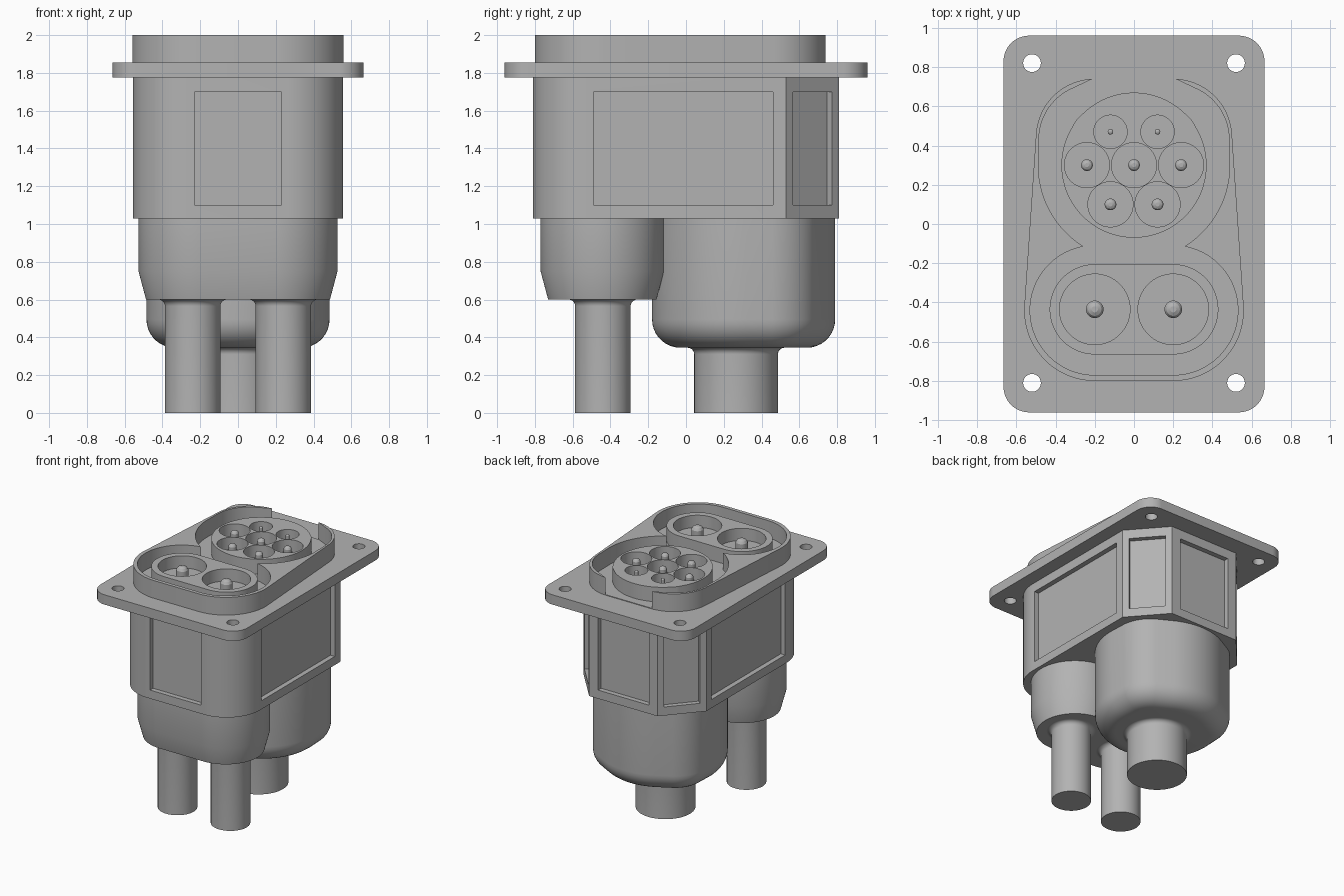
import bpy, bmesh, math
from mathutils import Matrix, Vector

cube = bpy.data.objects.get("Cube")
if cube:
    bpy.data.objects.remove(cube, do_unlink=True)

grey = bpy.data.materials.new("plain_grey")
grey.use_nodes = True
grey.diffuse_color = (0.45, 0.45, 0.45, 1)
grey.node_tree.nodes["Principled BSDF"].inputs["Base Color"].default_value = (0.45, 0.45, 0.45, 1)


def pair(x, y, r):
    """Two mirrored corner circles."""
    return [(x, y, r), (-x, y, r)]


def outline(circles, grow=0.0, steps=96):
    """Rounded outline wrapped tightly around a set of circles."""
    pts = []
    for i in range(steps):
        a = 2 * math.pi * (i + 0.5) / steps
        n = Vector((math.cos(a), math.sin(a)))
        x, y, r = max(circles, key=lambda c: c[0] * n.x + c[1] * n.y + c[2])
        pts.append(Vector((x, y)) + n * (r + grow))
    return pts


def add_loft(bm, circles, levels, steps=96):
    """Closed solid through (height, outline offset) levels."""
    rings = []
    for z, grow in levels:
        rings.append([bm.verts.new((p.x, p.y, z)) for p in outline(circles, grow, steps)])
    for low, high in zip(rings, rings[1:]):
        for i in range(steps):
            j = (i + 1) % steps
            bm.faces.new((low[i], low[j], high[j], high[i]))
    bm.faces.new(rings[0][::-1])
    bm.faces.new(rings[-1])


def make(name, bm):
    bmesh.ops.remove_doubles(bm, verts=bm.verts, dist=1e-5)
    bmesh.ops.recalc_face_normals(bm, faces=bm.faces)
    mesh = bpy.data.meshes.new(name)
    bm.to_mesh(mesh)
    bm.free()
    mesh.materials.append(grey)
    ob = bpy.data.objects.new(name, mesh)
    bpy.context.collection.objects.link(ob)
    return ob


def solid(name, circles, levels, steps=96):
    bm = bmesh.new()
    add_loft(bm, circles, levels, steps)
    return make(name, bm)


def cylinders(name, circles, low, high):
    bm = bmesh.new()
    for c in circles:
        add_loft(bm, [c], [(low, 0), (high, 0)], 48)
    return make(name, bm)


def activate(ob):
    bpy.ops.object.select_all(action='DESELECT')
    ob.select_set(True)
    bpy.context.view_layer.objects.active = ob


def cut(ob, cutter):
    cutter.hide_render = True
    mod = ob.modifiers.new("cut", 'BOOLEAN')
    mod.operation = 'DIFFERENCE'
    mod.solver = 'EXACT'
    mod.object = cutter
    activate(ob)
    bpy.ops.object.modifier_apply(modifier=mod.name)
    bpy.data.objects.remove(cutter, do_unlink=True)


parts = []

# Mounting flange with four screw holes
flange = solid("mounting_flange", pair(0.535, 0.83, 0.13) + pair(0.535, -0.83, 0.13),
               [(1.775, 0), (1.855, 0)])
cut(flange, cylinders("screw_holes", pair(0.52, 0.82, 0.045) + pair(0.52, -0.81, 0.045), 1.7, 1.9))
parts.append(flange)

# Raised collar with a two-lobed pocket
POCKET_FLOOR = 1.86
collar = solid("collar", pair(0.2, -0.44, 0.36) + pair(0.2, 0.44, 0.30), [(1.79, 0), (2.0, 0)])
power_lobe = pair(0.2, -0.44, 0.33)
signal_lobe = [(0, 0.3, 0.488)] + pair(0.2, 0.43, 0.285)
for lobe in (power_lobe, signal_lobe):
    cut(collar, solid("pocket", lobe, [(POCKET_FLOOR, 0), (2.1, 0)]))
parts.append(collar)

# Contact islands with sockets
TOP, SOCKET_FLOOR = 1.98, 1.88
power_sockets = pair(0.2, -0.435, 0.18)
signal_sockets = (pair(0.12, 0.47, 0.085) + pair(0.24, 0.3, 0.115)
                  + pair(0.12, 0.1, 0.115) + [(0, 0.3, 0.115)])
power_island = solid("power_island", pair(0.2, -0.435, 0.23), [(1.82, 0), (TOP, 0)])
signal_island = solid("signal_island", [(0, 0.3, 0.37)] + pair(0.2, 0.455, 0.12),
                      [(1.82, 0), (TOP, 0)])
for island, sockets in ((power_island, power_sockets), (signal_island, signal_sockets)):
    cut(island, cylinders("sockets", sockets, SOCKET_FLOOR, 2.1))
    parts.append(island)

# Contact pins with rounded tips
for i, (x, y, r) in enumerate(power_sockets + signal_sockets):
    pin = 0.045 if r > 0.15 else 0.03 if r > 0.1 else 0.014
    parts.append(solid(f"contact_pin_{i + 1}", [(x, y, pin)],
                       [(1.86, 0), (TOP - pin * 0.6, 0), (TOP - pin * 0.2, -pin * 0.25),
                        (TOP, -pin * 0.65)], 24))

# Housing: rounded front corners, chamfered back corners, recessed panels
housing = solid("housing", pair(0.255, -0.51, 0.30) + pair(0.555, 0.53, 0) + pair(0.31, 0.81, 0),
                [(1.03, 0), (1.79, 0)])
chamfer = math.atan2(0.245, 0.28)
panels = [(0, -0.81, -math.pi / 2, 0.23), (0, 0.81, math.pi / 2, 0.23),
          (0.555, -0.015, 0, 0.475), (-0.555, -0.015, math.pi, 0.475),
          (0.4325, 0.67, chamfer, 0.137), (-0.4325, 0.67, math.pi - chamfer, 0.137)]
bm = bmesh.new()
for x, y, angle, half in panels:
    place = (Matrix.Translation((x, y, 1.4)) @ Matrix.Rotation(angle, 4, 'Z')
             @ Matrix.Diagonal((0.08, 2 * half, 0.6, 1)))
    bmesh.ops.create_cube(bm, size=1, matrix=place)
cut(housing, make("panel_recesses", bm))
parts.append(housing)

# Tapered boot below the power contacts
parts.append(solid("power_boot", pair(0.2, -0.443, 0.327),
                   [(0.6, -0.04), (0.75, 0), (1.05, 0)]))

# Rounded boot below the signal contacts
R = 0.15
bend = [math.radians(a) for a in range(0, 91, 10)]
parts.append(solid("signal_boot", [(0, 0.305, 0.485)] + pair(0.2, 0.43, 0.28),
                   [(0.345 + R * (1 - math.cos(a)), R * (math.sin(a) - 1)) for a in bend]
                   + [(1.05, 0)]))


# Cables with a small flare where they meet the boots
def cable(name, x, y, r, top):
    f = 0.035
    flare = [(top - f * (1 - math.sin(a)), f * (1 - math.cos(a))) for a in bend]
    parts.append(solid(name, [(x, y, r)], [(0, 0)] + flare + [(top + 0.02, f)], 64))


cable("power_cable_left", 0.24, -0.44, 0.147, 0.6)
cable("power_cable_right", -0.24, -0.44, 0.147, 0.6)
cable("signal_cable", 0, 0.265, 0.222, 0.345)

for part in parts:
    activate(part)
    bpy.ops.object.shade_smooth_by_angle(angle=math.radians(25))
